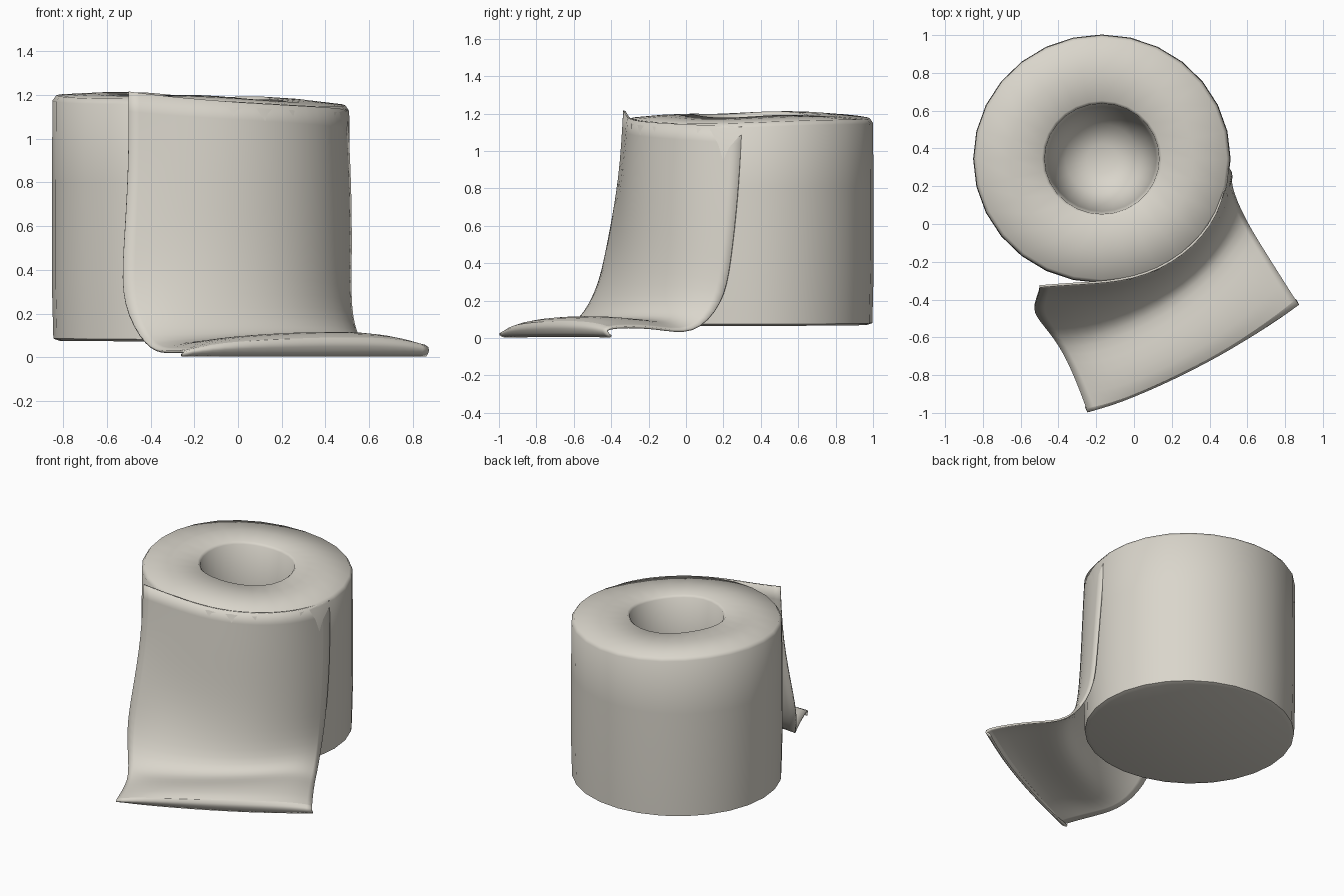
import bpy, bmesh, math, random

if "Cube" in bpy.data.objects:
    bpy.data.objects.remove(bpy.data.objects["Cube"])

random.seed(4)
paper = bpy.data.materials.new("warm white paper")
paper.diffuse_color = (0.70, 0.67, 0.60, 1)
paper.use_nodes = True
paper.node_tree.nodes["Principled BSDF"].inputs["Base Color"].default_value = paper.diffuse_color


def finish(name, bm, angle):
    bmesh.ops.recalc_face_normals(bm, faces=bm.faces)
    mesh = bpy.data.meshes.new(name)
    bm.to_mesh(mesh)
    bm.free()
    mesh.materials.append(paper)
    ob = bpy.data.objects.new(name, mesh)
    bpy.context.collection.objects.link(ob)
    bpy.ops.object.select_all(action='DESELECT')
    ob.select_set(True)
    bpy.context.view_layer.objects.active = ob
    bpy.ops.object.shade_smooth_by_angle(angle=math.radians(angle))
    return ob


# Roll: turned profile (radius, height) with closed base and a bowl-ended core hole
CX, CY, SIDES = -0.17, 0.345, 28
profile = [(0.64, 0.07), (0.668, 0.08), (0.675, 0.35), (0.674, 0.8), (0.672, 1.15),
           (0.655, 1.175), (0.48, 1.19), (0.315, 1.195), (0.30, 1.18),
           (0.285, 0.9), (0.26, 0.55), (0.19, 0.40), (0.08, 0.35)]
bm = bmesh.new()
rings = []
for r, z in profile:
    ring = []
    for i in range(SIDES):
        a = 2 * math.pi * i / SIDES
        x, y = r * 1.01 * math.cos(a), r * 0.975 * math.sin(a)
        z2 = z
        if z > 1:      # slightly slumped, uneven top
            z2 = z - 0.035 * x + 0.008 * y + 0.006 * math.sin(3 * a)
        elif z < 0.2:  # base leans a little
            z2 = z - 0.008 * x
        ring.append(bm.verts.new((CX + x, CY + y, z2)))
    rings.append(ring)
for a, b in zip(rings, rings[1:]):
    for i in range(SIDES):
        j = (i + 1) % SIDES
        bm.faces.new((a[i], a[j], b[j], b[i]))
bm.faces.new(rings[0][::-1])
bm.faces.new(rings[-1])
finish("paper_roll", bm, 55)

# Loose sheet: rows run left to right, from the rim of the roll to the floor
rows = [
    [(-.50, -.33, 1.215), (-.31, -.315, 1.19), (.0, -.30, 1.165), (.27, -.17, 1.15), (.455, .05, 1.14), (.495, .30, 1.13)],
    [(-.50, -.35, .85), (-.31, -.345, .85), (.0, -.32, .85), (.28, -.18, .83), (.465, .05, .80), (.515, .28, .77)],
    [(-.525, -.42, .48), (-.31, -.39, .48), (.0, -.33, .48), (.28, -.18, .48), (.465, .05, .45), (.515, .24, .40)],
    [(-.535, -.47, .24), (-.31, -.48, .20), (.02, -.39, .20), (.30, -.22, .20), (.48, .03, .20), (.51, .20, .18)],
    [(-.42, -.60, .04), (-.27, -.60, .04), (.06, -.48, .06), (.34, -.28, .07), (.51, -.05, .06), (.575, .04, .01)],
    [(-.33, -.76, .02), (-.17, -.78, .08), (.14, -.66, .11), (.43, -.46, .12), (.62, -.26, .11), (.70, -.16, .06)],
    [(-.23, -1.03, .03), (-.07, -.98, .07), (.23, -.85, .09), (.54, -.69, .10), (.78, -.54, .09), (.89, -.46, .06)],
]
# Front edge is tucked back underneath
rows.append([(x - 0.03, y + 0.06, 0.008) for x, y, z in rows[-1]])

bm = bmesh.new()
grid = []
for r, row in enumerate(rows):
    line = []
    for c, (x, y, z) in enumerate(row):
        if 0 < r < 6 and 0 < c < 5:   # gentle creases
            d = random.uniform(-0.002, 0.018)
            x, y, z = x + d * 0.5, y - d, z + d * 0.5
        line.append(bm.verts.new((x, y, z)))
    grid.append(line)
for a, b in zip(grid, grid[1:]):
    for c in range(len(a) - 1):
        bm.faces.new((a[c], b[c], b[c + 1], a[c + 1]))
sheet = finish("loose_sheet", bm, 80)
sub = sheet.modifiers.new("soft", 'SUBSURF')
sub.levels = sub.render_levels = 2
sub.boundary_smooth = 'PRESERVE_CORNERS'
thick = sheet.modifiers.new("thickness", 'SOLIDIFY')
thick.thickness = 0.012
thick.offset = 0
